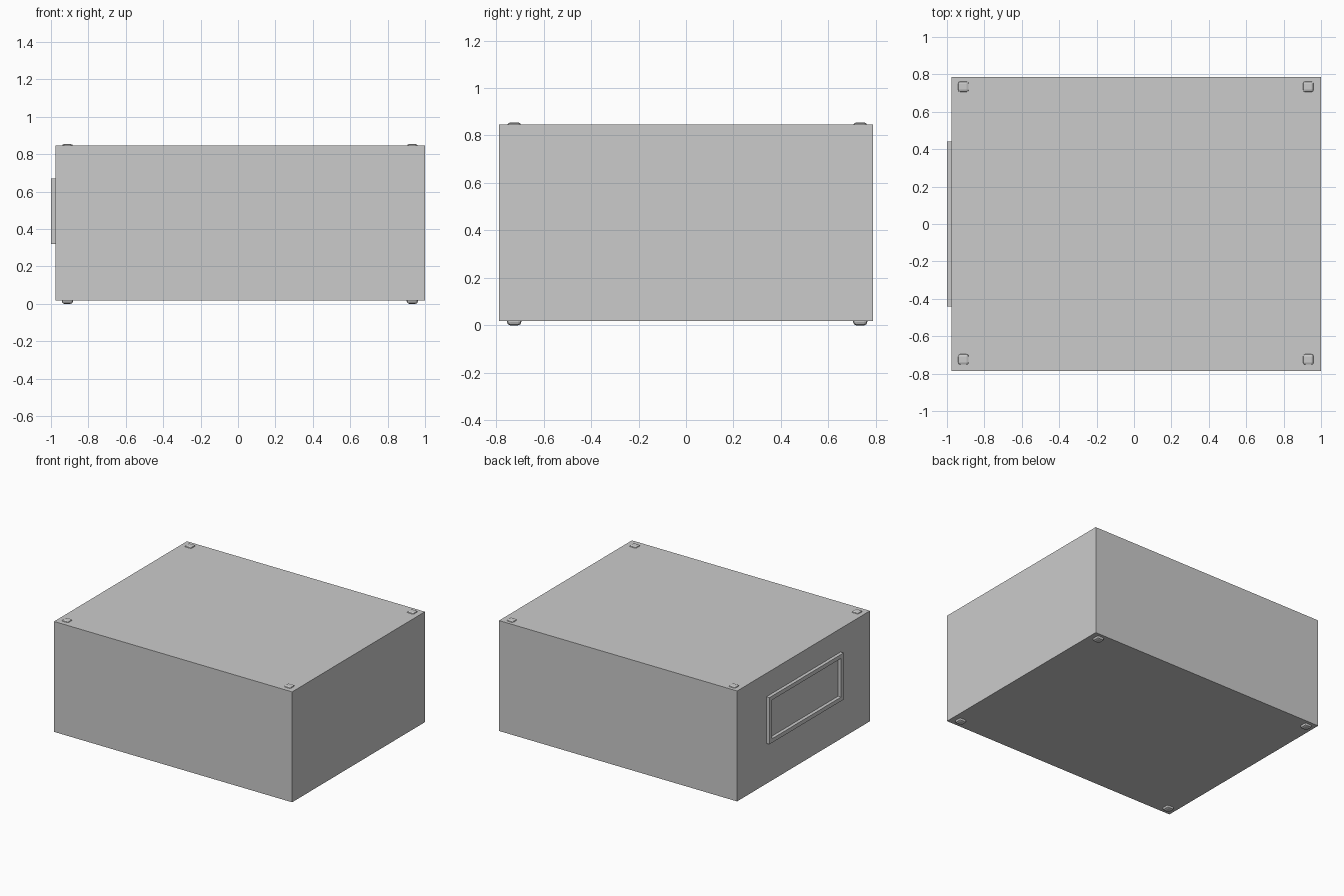
import bpy
import bmesh

if "Cube" in bpy.data.objects:
    bpy.data.objects.remove(bpy.data.objects["Cube"])


def box(name, lo, hi, bevel=0.0):
    bm = bmesh.new()
    bmesh.ops.create_cube(bm, size=1.0)
    for v in bm.verts:
        v.co = [lo[i] + (v.co[i] + 0.5) * (hi[i] - lo[i]) for i in range(3)]
    if bevel:
        bmesh.ops.bevel(bm, geom=bm.edges[:], offset=bevel, segments=2,
                        profile=0.5, affect='EDGES')
    me = bpy.data.meshes.new(name)
    bm.to_mesh(me)
    bm.free()
    ob = bpy.data.objects.new(name, me)
    bpy.context.scene.collection.objects.link(ob)
    return ob


def label_frame(name, x0, x1, y, z0, z1, w):
    # rectangular ring standing proud of the left side
    bm = bmesh.new()
    rings = []
    for x, d in ((x0, 0), (x1, 0), (x1, w), (x0, w)):
        pts = ((-y + d, z0 + d), (y - d, z0 + d), (y - d, z1 - d), (-y + d, z1 - d))
        rings.append([bm.verts.new((x, a, b)) for a, b in pts])
    for r in range(4):
        a, b = rings[r], rings[(r + 1) % 4]
        for i in range(4):
            j = (i + 1) % 4
            bm.faces.new((a[i], a[j], b[j], b[i]))
    bmesh.ops.recalc_face_normals(bm, faces=bm.faces)
    me = bpy.data.meshes.new(name)
    bm.to_mesh(me)
    bm.free()
    ob = bpy.data.objects.new(name, me)
    bpy.context.scene.collection.objects.link(ob)


# main case
box("case", (-0.975, -0.787, 0.018), (1.0, 0.787, 0.846))

# raised frame on the left side
label_frame("side_frame", -0.975, -1.0, 0.44, 0.32, 0.67, 0.03)

# feet below and matching stacking studs on top
R = 0.03
for sx, x in (("left", -0.912), ("right", 0.932)):
    for sy, y in (("front", -0.724), ("back", 0.734)):
        for kind, z0, z1 in (("foot", 0.0, 0.045), ("stud", 0.81, 0.855)):
            box(f"{sy}_{sx}_{kind}", (x - R, y - R, z0), (x + R, y + R, z1), 0.014)
